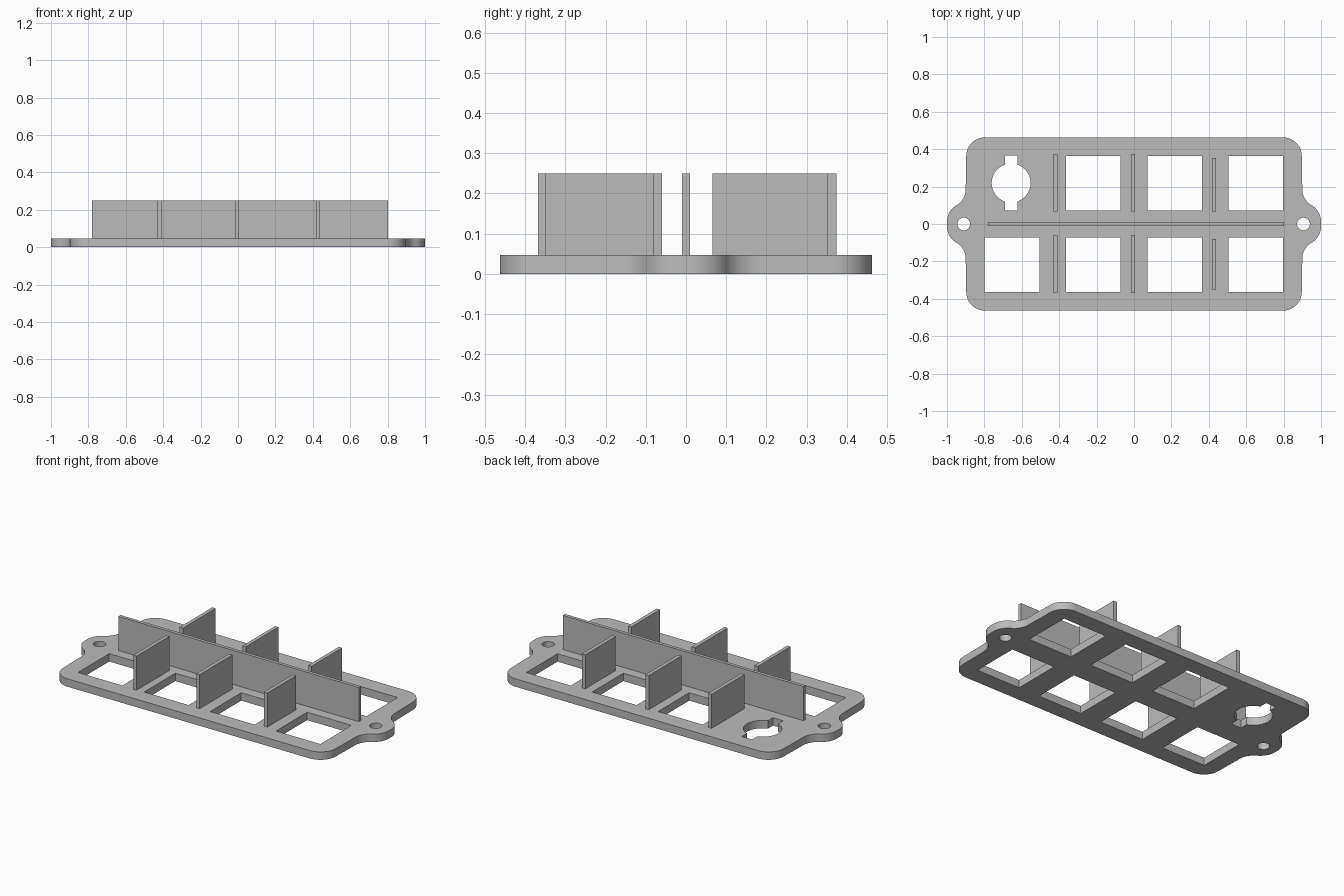
import bpy, bmesh
from math import cos, sin, radians, asin, degrees

if "Cube" in bpy.data.objects:
    bpy.data.objects.remove(bpy.data.objects["Cube"], do_unlink=True)

PLATE_H, TOP = 0.047, 0.25
HALF, ROW, COLS = 0.146, 0.217, (-0.652, -0.217, 0.217, 0.65)

grey = bpy.data.materials.new("plain_grey")
grey.use_nodes = True
colour = (0.5, 0.5, 0.5, 1)
grey.diffuse_color = colour
grey.node_tree.nodes["Principled BSDF"].inputs["Base Color"].default_value = colour


def arc(cx, cy, r, a0, a1, n=12):
    angles = [radians(a0 + (a1 - a0) * i / n) for i in range(n + 1)]
    return [(cx + r * cos(a), cy + r * sin(a)) for a in angles]


def circle(cx, cy, r, n=40):
    return arc(cx, cy, r, 0, 360, n)[:-1]


def rect(cx, cy, hx, hy):
    return [(cx - hx, cy - hy), (cx + hx, cy - hy), (cx + hx, cy + hy), (cx - hx, cy + hy)]


def wall(name, x0, x1, y0, y1):
    bm = bmesh.new()
    bmesh.ops.create_cube(bm, size=1)
    z0 = PLATE_H - 0.002
    for v in bm.verts:
        v.co = (x0 if v.co.x < 0 else x1, y0 if v.co.y < 0 else y1, z0 if v.co.z < 0 else TOP)
    me = bpy.data.meshes.new(name)
    bm.to_mesh(me)
    bm.free()
    me.materials.append(grey)
    bpy.context.collection.objects.link(bpy.data.objects.new(name, me))


# Plate outline: one quarter (ear tip, fillet, corner) mirrored to all four
quarter = arc(0.9, 0.013, 0.1, 0, 60) + arc(1.0, 0.186, 0.1, 240, 180)[1:]
quarter += arc(0.797, 0.363, 0.1, 0, 90)
right = [(x, -y) for x, y in reversed(quarter)] + quarter
outline = right + [(-x, y) for x, y in reversed(right)]

# Rectangular windows, screw holes and the round keyed opening
loops = [outline, circle(0.906, 0, 0.034), circle(-0.91, 0, 0.034)]
for i, cx in enumerate(COLS):
    loops.append(rect(cx, -ROW, HALF, HALF))
    if i:
        loops.append(rect(cx, ROW, HALF, HALF))
kx, ky, kr, kw = -0.657, 0.219, 0.104, 0.034
a = degrees(asin(kw / kr))
keyed = arc(kx, ky, kr, a - 90, 90 - a, 24) + [(kx + kw, ky + HALF), (kx - kw, ky + HALF)]
keyed += arc(kx, ky, kr, 90 + a, 270 - a, 24) + [(kx - kw, ky - HALF), (kx + kw, ky - HALF)]
loops.append(keyed)

# Fill the loops as a flat curve with thickness, then turn it into a clean mesh
curve = bpy.data.curves.new("plate_profile", "CURVE")
curve.dimensions = "2D"
curve.fill_mode = "BOTH"
curve.extrude = PLATE_H / 2
for pts in loops:
    s = curve.splines.new("POLY")
    s.points.add(len(pts) - 1)
    for p, (x, y) in zip(s.points, pts):
        p.co = (x, y, 0, 1)
    s.use_cyclic_u = True
profile = bpy.data.objects.new("plate_profile", curve)
bpy.context.collection.objects.link(profile)
mesh = bpy.data.meshes.new_from_object(profile.evaluated_get(bpy.context.evaluated_depsgraph_get()))
bpy.data.objects.remove(profile, do_unlink=True)

bm = bmesh.new()
bm.from_mesh(mesh)
bmesh.ops.remove_doubles(bm, verts=bm.verts, dist=1e-5)
bmesh.ops.translate(bm, verts=bm.verts, vec=(0, 0, PLATE_H / 2))
bmesh.ops.recalc_face_normals(bm, faces=bm.faces)
bm.to_mesh(mesh)
bm.free()
mesh.materials.clear()
mesh.materials.append(grey)
plate = bpy.data.objects.new("plate", mesh)
bpy.context.collection.objects.link(plate)
bpy.context.view_layer.objects.active = plate
plate.select_set(True)
bpy.ops.object.shade_smooth_by_angle(angle=radians(30))
plate.select_set(False)

# Upright walls: one long spine and three dividers on each side
wall("spine_wall", -0.78, 0.803, -0.01, 0.01)
for name, x, front, back in (("right", -0.42, (-0.368, -0.06), (0.066, 0.374)),
                             ("middle", -0.006, (-0.368, -0.06), (0.066, 0.374)),
                             ("left", 0.427, (-0.35, -0.081), (0.066, 0.352))):
    wall(f"front_{name}_divider", x - 0.011, x + 0.011, *front)
    wall(f"back_{name}_divider", x - 0.011, x + 0.011, *back)
